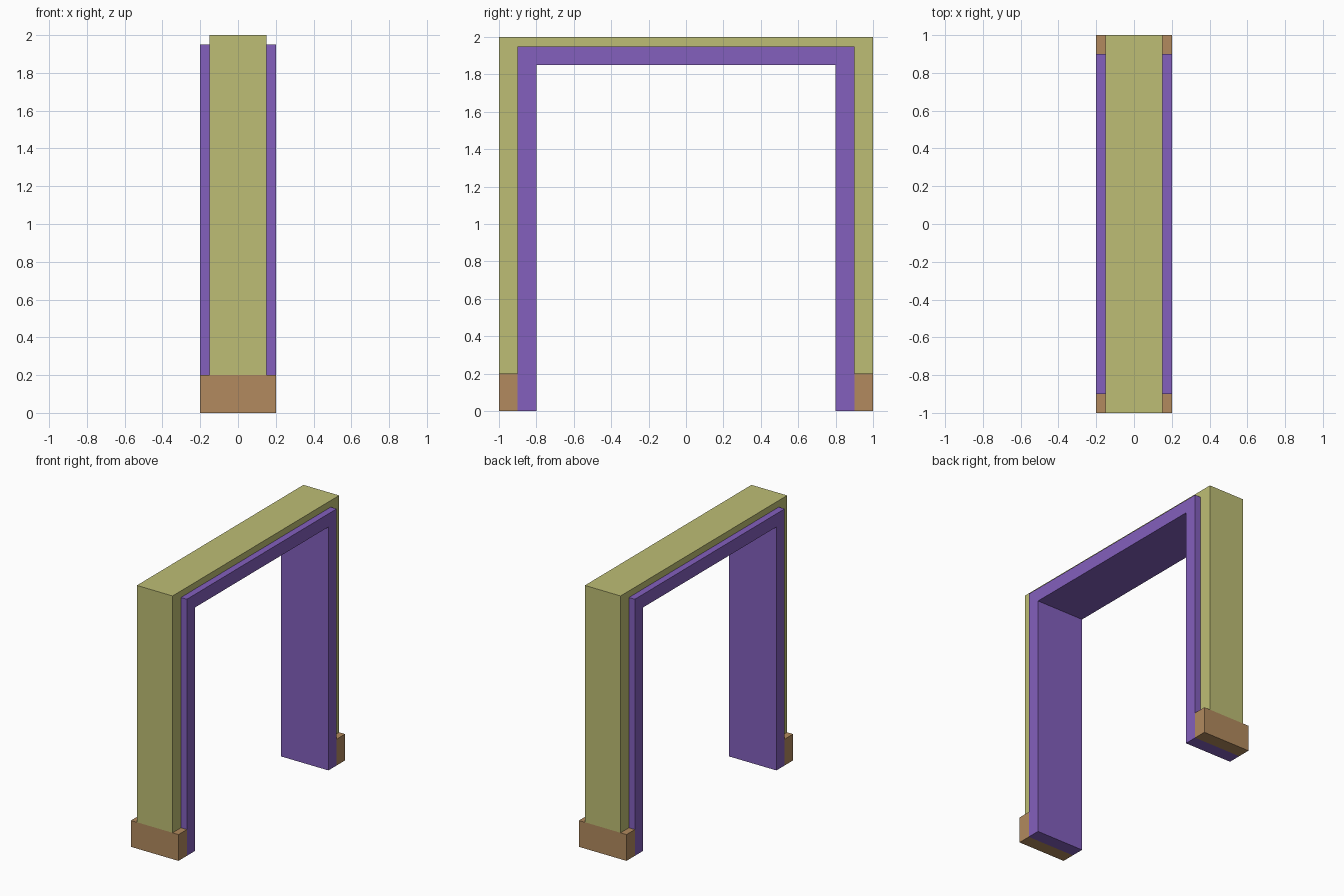
import bpy
import bmesh

cube = bpy.data.objects.get("Cube")
if cube:
    bpy.data.objects.remove(cube, do_unlink=True)


def material(name, rgb):
    mat = bpy.data.materials.new(name)
    mat.use_nodes = True
    colour = (*rgb, 1.0)
    mat.diffuse_color = colour
    mat.node_tree.nodes["Principled BSDF"].inputs["Base Color"].default_value = colour
    return mat


def extrude_profile(name, profile, half_width, mat):
    """Extrude a closed (y, z) outline along x, centred on x = 0."""
    bm = bmesh.new()
    face = bm.faces.new([bm.verts.new((-half_width, y, z)) for y, z in profile])
    result = bmesh.ops.extrude_face_region(bm, geom=[face])
    moved = [v for v in result["geom"] if isinstance(v, bmesh.types.BMVert)]
    bmesh.ops.translate(bm, vec=(2 * half_width, 0, 0), verts=moved)
    bmesh.ops.recalc_face_normals(bm, faces=bm.faces)
    mesh = bpy.data.meshes.new(name)
    bm.to_mesh(mesh)
    bm.free()
    mesh.materials.append(mat)
    obj = bpy.data.objects.new(name, mesh)
    bpy.context.collection.objects.link(obj)
    return obj


def arch(outer, inner, bottom, top, under):
    """Square arch outline: two legs joined by a lintel."""
    return [(-outer, bottom), (-outer, top), (outer, top), (outer, bottom),
            (inner, bottom), (inner, under), (-inner, under), (-inner, bottom)]


olive = material("olive yellow", (0.515, 0.515, 0.178))
purple = material("purple", (0.227, 0.115, 0.509))
brown = material("brown", (0.445, 0.254, 0.112))

# Outer casing, resting on the foot blocks
extrude_profile("outer_casing", arch(1.0, 0.9, 0.2, 2.0, 1.95), 0.15, olive)

# Wider inner frame that lines the opening
extrude_profile("inner_frame", arch(0.9, 0.8, 0.0, 1.95, 1.85), 0.2, purple)

# Foot blocks under the casing legs
for name, side in (("front_foot", -1), ("back_foot", 1)):
    block = [(side * 0.9, 0), (side * 1.0, 0), (side * 1.0, 0.2), (side * 0.9, 0.2)]
    extrude_profile(name, block, 0.2, brown)
